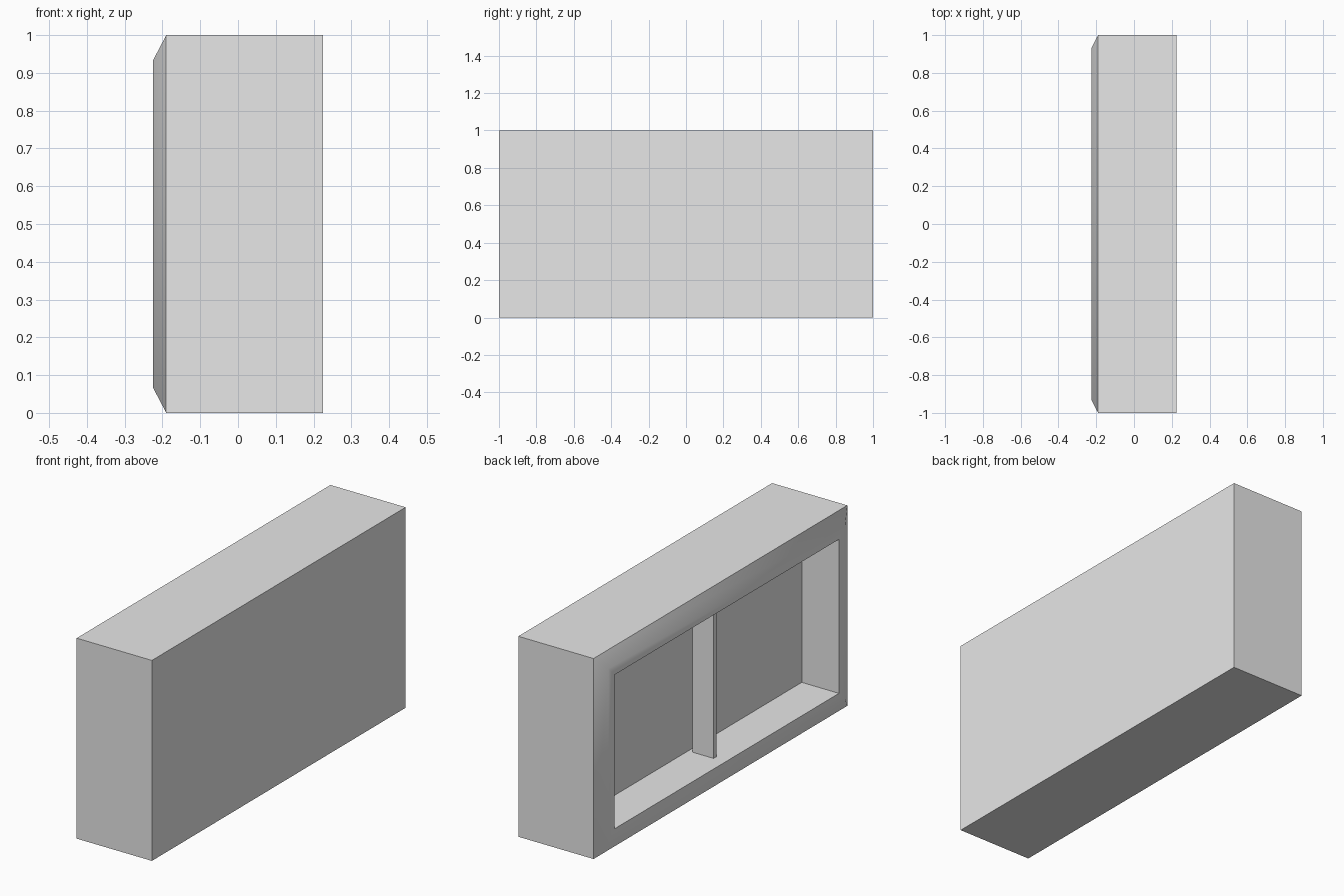
import bpy
import bmesh
import math

old = bpy.data.objects.get("Cube")
if old:
    bpy.data.objects.remove(old, do_unlink=True)

grey = bpy.data.materials.new("light_grey")
grey.use_nodes = True
grey.diffuse_color = (0.8, 0.8, 0.8, 1)
grey.node_tree.nodes["Principled BSDF"].inputs["Base Color"].default_value = (0.8, 0.8, 0.8, 1)


def add_object(name, bm):
    bmesh.ops.recalc_face_normals(bm, faces=bm.faces)
    mesh = bpy.data.meshes.new(name)
    bm.to_mesh(mesh)
    bm.free()
    mesh.materials.append(grey)
    obj = bpy.data.objects.new(name, mesh)
    bpy.context.collection.objects.link(obj)
    return obj


# Case: rectangular rings from the closed face, over the bevelled rim, into the recess
def build_case():
    bm = bmesh.new()
    stations = [(0.225, 0), (-0.19, 0), (-0.225, 0.067), (-0.225, 0.116), (-0.02, 0.116)]
    rings = []
    for x, inset in stations:
        y, low, high = 1 - inset, inset, 1 - inset
        corners = [(-y, low), (y, low), (y, high), (-y, high)]
        rings.append([bm.verts.new((x, cy, cz)) for cy, cz in corners])
    for a, b in zip(rings, rings[1:]):
        for i in range(4):
            j = (i + 1) % 4
            bm.faces.new((a[i], a[j], b[j], b[i]))
    bm.faces.new(rings[0])
    bm.faces.new(rings[-1])
    return add_object("case", bm)


# Thin upright partition in the middle of the recess
def build_divider():
    bm = bmesh.new()
    bmesh.ops.create_cube(bm, size=1)
    for v in bm.verts:
        v.co.x = -0.102 + v.co.x * 0.116
        v.co.y *= 0.022
        v.co.z = 0.5 + v.co.z * 0.768
    return add_object("divider", bm)


case = build_case()
build_divider()

# Soft shading across the rim, sharp box edges
bpy.ops.object.select_all(action="DESELECT")
case.select_set(True)
bpy.context.view_layer.objects.active = case
bpy.ops.object.shade_smooth_by_angle(angle=math.radians(45))
